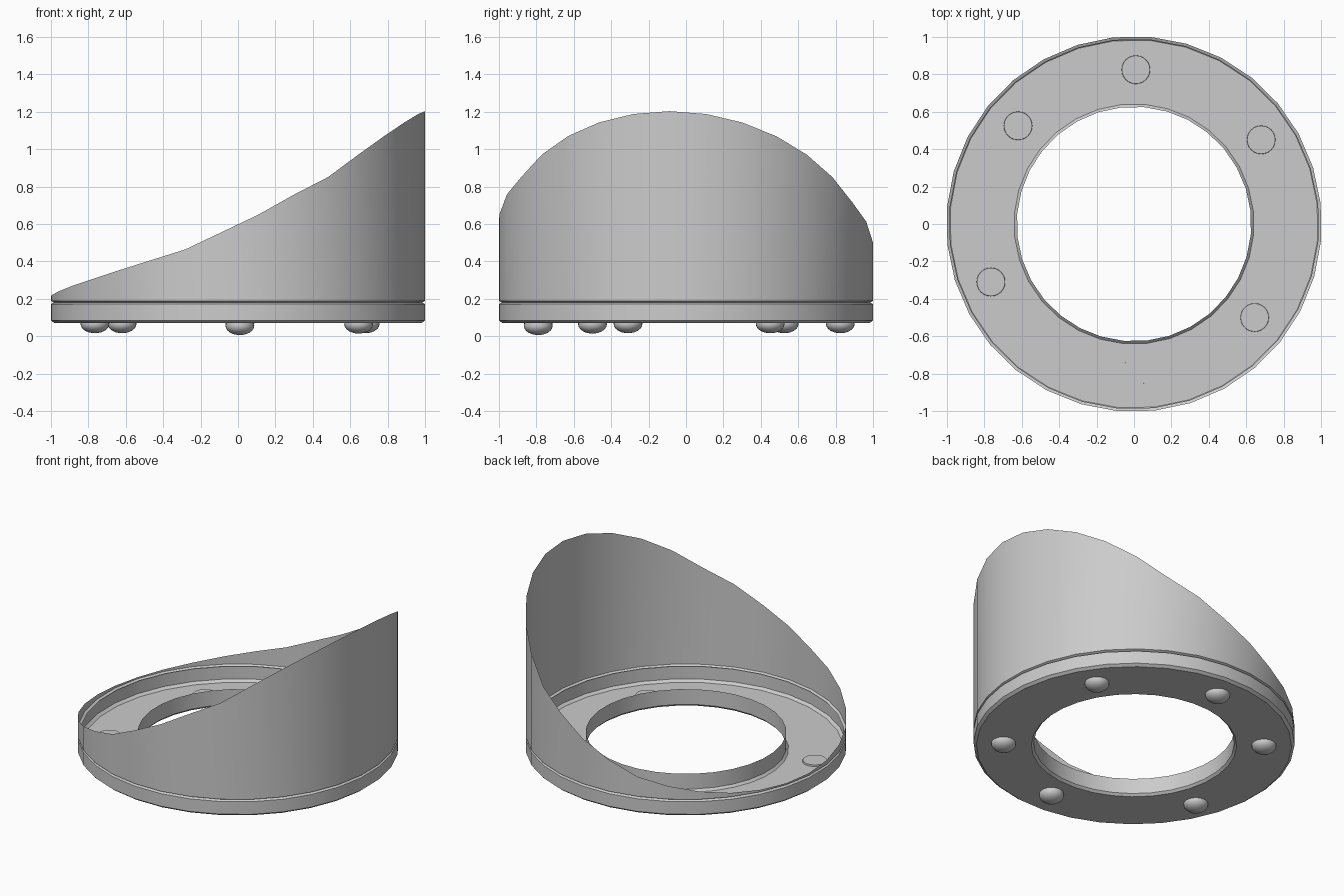
import bpy, bmesh, math

cube = bpy.data.objects.get("Cube")
if cube:
    bpy.data.objects.remove(cube, do_unlink=True)

SIDES = 32
OFFSET = math.radians(6.2)
R = 1.004


def ring(bm, radius, height, sides=SIDES, offset=OFFSET):
    """Add a ring of vertices; height is a number or a function of x and y."""
    verts = []
    for i in range(sides):
        a = offset + math.tau * i / sides
        x, y = radius * math.cos(a), radius * math.sin(a)
        verts.append(bm.verts.new((x, y, height(x, y) if callable(height) else height)))
    return verts


def lathe(name, profile, sides=SIDES, offset=OFFSET, cap=False, location=(0, 0, 0)):
    """Bridge rings of (radius, height) into one smooth-shaded object."""
    bm = bmesh.new()
    rings = [ring(bm, r, h, sides, offset) for r, h in profile]
    for lower, upper in zip(rings, rings[1:]):
        for i in range(sides):
            j = (i + 1) % sides
            bm.faces.new((lower[i], lower[j], upper[j], upper[i]))
    if cap:
        bm.faces.new(rings[0][::-1])
        bm.faces.new(rings[-1])
    mesh = bpy.data.meshes.new(name)
    bm.to_mesh(mesh)
    bm.free()
    obj = bpy.data.objects.new(name, mesh)
    obj.location = location
    bpy.context.collection.objects.link(obj)
    bpy.ops.object.select_all(action='DESELECT')
    obj.select_set(True)
    bpy.context.view_layer.objects.active = obj
    bpy.ops.object.shade_smooth_by_angle(angle=math.radians(30))
    return obj


# Slanted rim: gently curved along x, tilted slightly along y
RIM = [(-1, .21), (-.76, .265), (-.48, .34), (-.27, .40), (-.08, .49), (.1, .575),
       (.29, .685), (.47, .78), (.77, 1.017), (.957, 1.163), (1, 1.197)]


def rim_height(x, y):
    x = max(-1, min(1, x))
    for (x0, z0), (x1, z1) in zip(RIM, RIM[1:]):
        if x <= x1:
            return z0 + (z1 - z0) * (x - x0) / (x1 - x0) - 0.07 * y


# Open tray: raised inner collar, chamfered floor, outer wall
lathe("base_tray", [(.627, .19), (.627, .085), (.642, .07), (.985, .07),
                    (R, .085), (R, .172), (.988, .18)])

# Thin outer shell cut by the slanted rim
lathe("slanted_shell", [(.988, .18), (R, .188), (R, rim_height)])

# Rounded feet with flat tops set into the floor
FEET = [(.01, .825, .01), (-.62, .525, .01), (-.765, -.31, .01),
        (.01, -.79, 0), (.645, -.5, .008), (.68, .45, .01)]
dome = [(.077 * math.cos(t), .056 - .05 * math.sin(t))
        for t in (math.radians(d) for d in range(80, -1, -16))]
for i, (x, y, lift) in enumerate(FEET):
    lathe(f"foot_{i + 1}", dome + [(.075, .0705)], 24, 0, True, (x, y, lift))
